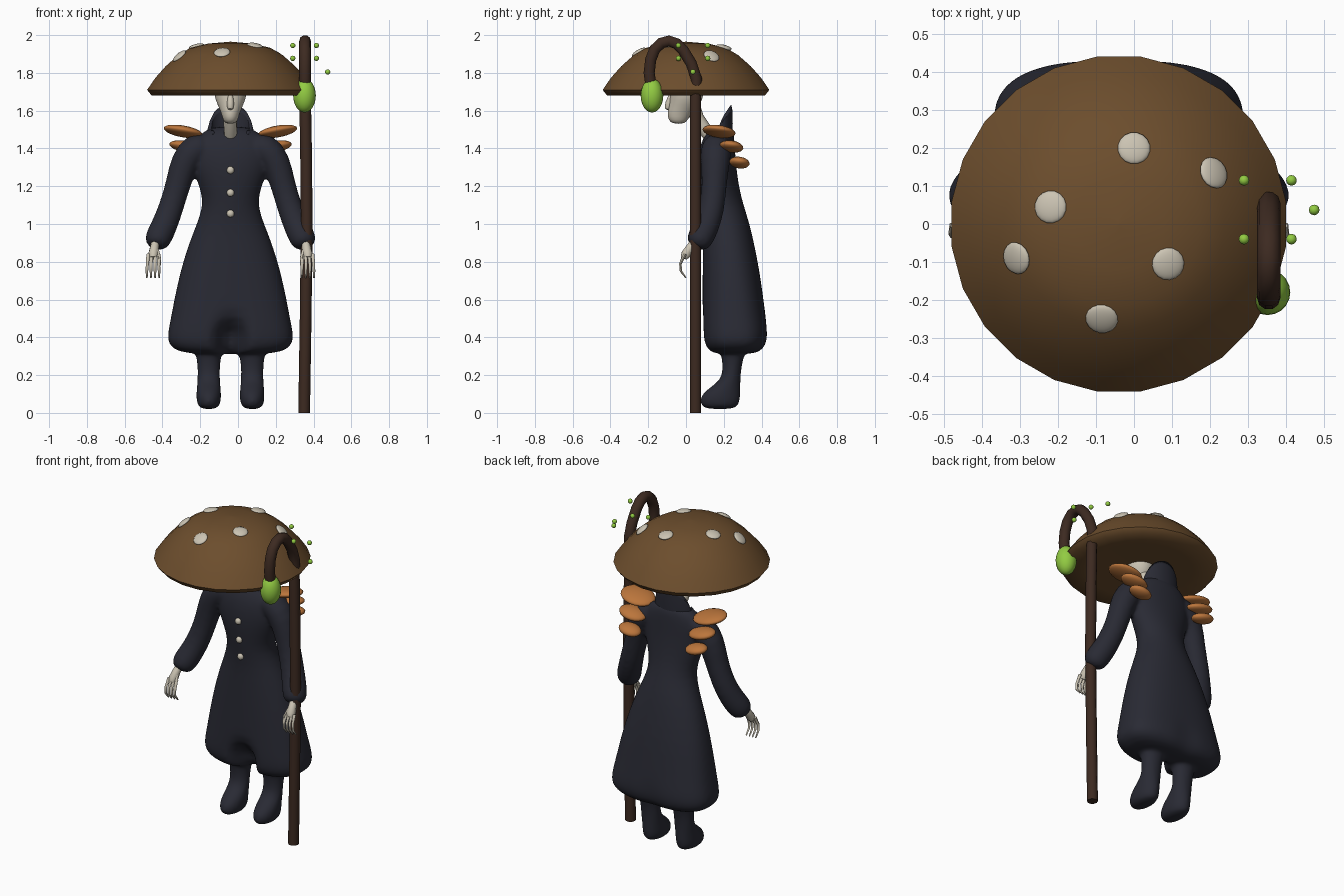
import bpy, bmesh, math
from mathutils import Vector

if "Cube" in bpy.data.objects:
    bpy.data.objects.remove(bpy.data.objects["Cube"])

CX = -0.04  # body and hat axis


def material(name, r, g, b):
    m = bpy.data.materials.new(name)
    m.use_nodes = True
    m.diffuse_color = (r, g, b, 1)
    bsdf = next(n for n in m.node_tree.nodes if n.type == 'BSDF_PRINCIPLED')
    bsdf.inputs["Base Color"].default_value = (r, g, b, 1)
    bsdf.inputs["Roughness"].default_value = 0.8
    return m


NAVY = material("navy cloth", .022, .023, .034)
BROWN = material("brown cap", .15, .075, .026)
BARK = material("dark bark", .046, .023, .015)
ORANGE = material("orange fungus", .5, .18, .045)
BONE = material("pale bone", .6, .55, .45)
GREEN = material("glowing green", .29, .6, .055)


def finish(obj, mat, angle=60):
    obj.data.materials.append(mat)
    bpy.ops.object.select_all(action='DESELECT')
    obj.select_set(True)
    bpy.context.view_layer.objects.active = obj
    bpy.ops.object.shade_smooth_by_angle(angle=math.radians(angle))
    return obj


def loft(name, rings, mat, subdiv=0, angle=60):
    """Skin a list of closed rings and cap both ends."""
    bm = bmesh.new()
    vs = [[bm.verts.new(p) for p in ring] for ring in rings]
    n = len(vs[0])
    for a, b in zip(vs, vs[1:]):
        for i in range(n):
            bm.faces.new((a[i], a[(i + 1) % n], b[(i + 1) % n], b[i]))
    bm.faces.new(vs[0])
    bm.faces.new(vs[-1])
    bmesh.ops.recalc_face_normals(bm, faces=bm.faces)
    mesh = bpy.data.meshes.new(name)
    bm.to_mesh(mesh)
    bm.free()
    obj = bpy.data.objects.new(name, mesh)
    bpy.context.collection.objects.link(obj)
    if subdiv:
        mod = obj.modifiers.new("smooth", 'SUBSURF')
        mod.levels = mod.render_levels = subdiv
    return finish(obj, mat, angle)


def oval(z, half_w, front, back, n, x=CX, power=1):
    """Horizontal ring, first point at the front centre; a low power makes it boxier."""
    mid, depth = (front + back) / 2, (back - front) / 2

    def bend(v):
        return math.copysign(abs(v) ** power, v)
    return [Vector((x + half_w * bend(math.sin(t)), mid - depth * bend(math.cos(t)), z))
            for t in (math.tau * i / n for i in range(n))]


def tube(name, path, radii, mat, n=12, subdiv=0):
    pts = [Vector(p) for p in path]
    rings = []
    for i, p in enumerate(pts):
        d = (pts[min(i + 1, len(pts) - 1)] - pts[max(i - 1, 0)]).normalized()
        u = (Vector((1, 0, 0)) - d * d.x).normalized()
        v = d.cross(u)
        rings.append([p + radii[i] * (u * math.cos(t) + v * math.sin(t))
                      for t in (math.tau * k / n for k in range(n))])
    return loft(name, rings, mat, subdiv)


def ball(name, loc, scale, mat, rot=(0, 0, 0), seg=20):
    bpy.ops.mesh.primitive_uv_sphere_add(segments=seg, ring_count=seg // 2 + 2, radius=1,
                                         location=loc, rotation=rot)
    obj = bpy.context.object
    obj.name = name
    obj.scale = scale
    return finish(obj, mat, 180)


# Robe: skirt, waist and chest in one skin, with a slit at the front of the hem
robe_profile = [  # height, half width, front, back
    (.312, .17, .17, .34), (.322, .28, .12, .395), (.365, .335, .09, .432), (.43, .331, .086, .434),
    (.50, .316, .086, .424), (.60, .298, .087, .41), (.75, .266, .088, .39), (.9, .22, .09, .36),
    (1.0, .178, .09, .337), (1.1, .144, .078, .305), (1.18, .158, .068, .284), (1.27, .192, .06, .27),
    (1.35, .212, .062, .262), (1.42, .21, .075, .258), (1.47, .17, .1, .254), (1.52, .1, .14, .245)]
rings = []
for z, w, f, b in robe_profile:
    ring = oval(z, w, f, b, 40, power=min(1, .72 + .4 * max(0, z - .4)))
    if z < .49:
        ring[0].y += .17
        ring[20].y -= .012
    rings.append(ring)
garment = [loft("robe", rings, NAVY, 1, 180)]

# Standing collar behind the head
rings = []
for i in range(21):
    t = math.radians(-130 + 13 * i)
    top = 1.5 + .142 * max(0, math.cos(t)) ** .65
    s, c = math.sin(t), math.cos(t)
    rings.append([(CX + r * s, .155 + r * .65 * c + lean, z) for r, lean, z in
                  ((.11, 0, 1.42), (.095, .014, top), (.117, .018, top), (.145, 0, 1.42))])
loft("collar", rings, NAVY, 1)

# Head, neck and face
head_profile = [(1.53, .025, -.07, -.01), (1.55, .04, -.095, .01), (1.59, .05, -.1, .035),
                (1.63, .068, -.09, .075), (1.68, .089, -.085, .095), (1.74, .085, -.08, .1),
                (1.79, .05, -.04, .06)]
loft("head", [oval(*p, 20) for p in head_profile], BONE, 1, 180)
tube("neck", [(CX, .17, 1.41), (CX, .115, 1.48), (CX, .06, 1.56), (CX, .03, 1.64)],
     [.036, .035, .036, .04], BONE)
tube("nose", [(CX, -.07, 1.70), (CX, -.093, 1.64), (CX, -.098, 1.60)], [.012, .022, .018], BONE, 8, 1)

# Buttons down the chest
for i, (y, z) in enumerate([(.058, 1.285), (.068, 1.165), (.082, 1.055)]):
    ball(f"button_{i + 1}", (CX, y, z), (.02, .016, .02), BONE, seg=12)

# Paired parts
for side, s in (("left", 1), ("right", -1)):
    def at(x, y, z):
        return (CX + s * x, y, z)

    garment.append(tube(
        side + "_sleeve",
        [at(.11, .165, 1.425), at(.19, .16, 1.402), at(.245, .155, 1.33), at(.277, .15, 1.21),
         at(.313, .14, 1.09), at(.35, .11, .99), at(.383, .075, .925), at(.392, .06, .895),
         at(.397, .05, .875)],
        [.07, .086, .08, .067, .068, .071, .074, .063, .035], NAVY, 14, 1))

    tube(side + "_palm", [at(.395, .05, .91), at(.402, .025, .88), at(.408, .0, .84), at(.41, -.012, .82)],
         [.022, .023, .027, .018], BONE, 10)
    for i in range(4):
        k = (i - 1.5) * .018
        tube(f"{side}_finger_{i + 1}",
             [at(.408 + k, -.005, .84), at(.41 + k * 1.1, -.03, .79), at(.41 + k * 1.2, -.027, .75),
              at(.41 + k * 1.2, 0, .715)], [.01, .008, .007, .004], BONE, 6)
    tube(side + "_thumb", [at(.388, .005, .86), at(.375, -.02, .82), at(.374, -.03, .78)],
         [.01, .008, .005], BONE, 6)

    # Trouser leg flowing into a rounded boot
    leg_profile = [(.42, .09, .165, .335), (.34, .078, .178, .322), (.28, .063, .19, .302),
                   (.22, .06, .194, .292), (.17, .061, .178, .289), (.135, .064, .125, .289),
                   (.095, .067, .077, .289), (.055, .065, .07, .287), (.03, .052, .085, .27),
                   (.02, .03, .12, .24)]
    garment.append(loft(side + "_leg", [oval(*p, 20, x=CX + s * .115) for p in leg_profile], NAVY, 1, 180))

    # Shelf fungus stacked on the back of each shoulder
    shelves = [(.25, .175, 1.49, .105, .088), (.24, .24, 1.41, .085, .064), (.23, .283, 1.325, .07, .054)]
    for i, (x, y, z, rx, ry) in enumerate(shelves):
        ball(f"{side}_shelf_fungus_{i + 1}", at(x, y, z), (rx, ry, .029), ORANGE,
             (math.radians(-8), s * math.radians(-10), 0))

# Fuse robe, sleeves and legs into one soft garment
bpy.ops.object.select_all(action='DESELECT')
for obj in garment:
    obj.select_set(True)
bpy.context.view_layer.objects.active = garment[0]
bpy.ops.object.convert(target='MESH')
bpy.ops.object.join()
fuse = garment[0].modifiers.new("fuse", 'REMESH')
fuse.mode = 'VOXEL'
fuse.voxel_size = .011
fuse.use_smooth_shade = True
relax = garment[0].modifiers.new("relax", 'SMOOTH')
relax.factor = .5
relax.iterations = 8

# Mushroom hat
cap = [(.003, 1.965), (.12, 1.955), (.215, 1.932), (.28, 1.893), (.345, 1.836), (.4, 1.775),
       (.445, 1.71), (.421, 1.68), (.3, 1.684), (.003, 1.69)]
turns = [math.tau * (i + .5) / 24 for i in range(24)]
loft("hat", [[(CX + r * math.sin(t), r * math.cos(t), z) for t in turns] for r, z in cap],
     BROWN, 0, 65)

# Pale spots lying on the cap
for i, (x, y) in enumerate([(0, .2), (.21, .135), (-.22, .045), (-.31, -.09), (.09, -.105), (-.085, -.25)]):
    r = math.hypot(x - CX, y)
    (r0, z0), (r1, z1) = next(p for p in zip(cap, cap[1:]) if p[0][0] <= r <= p[1][0])
    slope = (z1 - z0) / (r1 - r0)
    normal = Vector((-slope * (x - CX) / r, -slope * y / r, 1))
    rot = normal.to_track_quat('Z', 'Y').to_euler()
    ball(f"hat_spot_{i + 1}", (x, y, z0 + slope * (r - r0)), (.043, .043, .014), BONE, rot, 16)

# Crooked staff with its hanging light
SX = .355
staff = [(.35, .05, 0), (.358, .05, .5), (.364, .05, 1.0), (.36, .05, 1.4), (SX, .05, 1.68)]
hook = [(.055, 1.77), (.028, 1.85), (-.015, 1.92), (-.05, 1.955), (-.09, 1.969), (-.13, 1.958),
        (-.165, 1.925), (-.187, 1.87), (-.195, 1.8), (-.185, 1.73)]
path = staff + [(SX, y, z) for y, z in hook]
tube("staff", path, [.031] * len(path), BARK, 10)
ball("hanging_light", (.352, -.18, 1.68), (.06, .06, .09), GREEN)

# Floating sparks
for i, p in enumerate([(.29, .115, 1.945), (.415, -.04, 1.945), (.29, -.04, 1.877),
                       (.415, .115, 1.877), (.475, .037, 1.805)]):
    ball(f"spark_{i + 1}", p, (.014, .014, .014), GREEN, seg=12)
